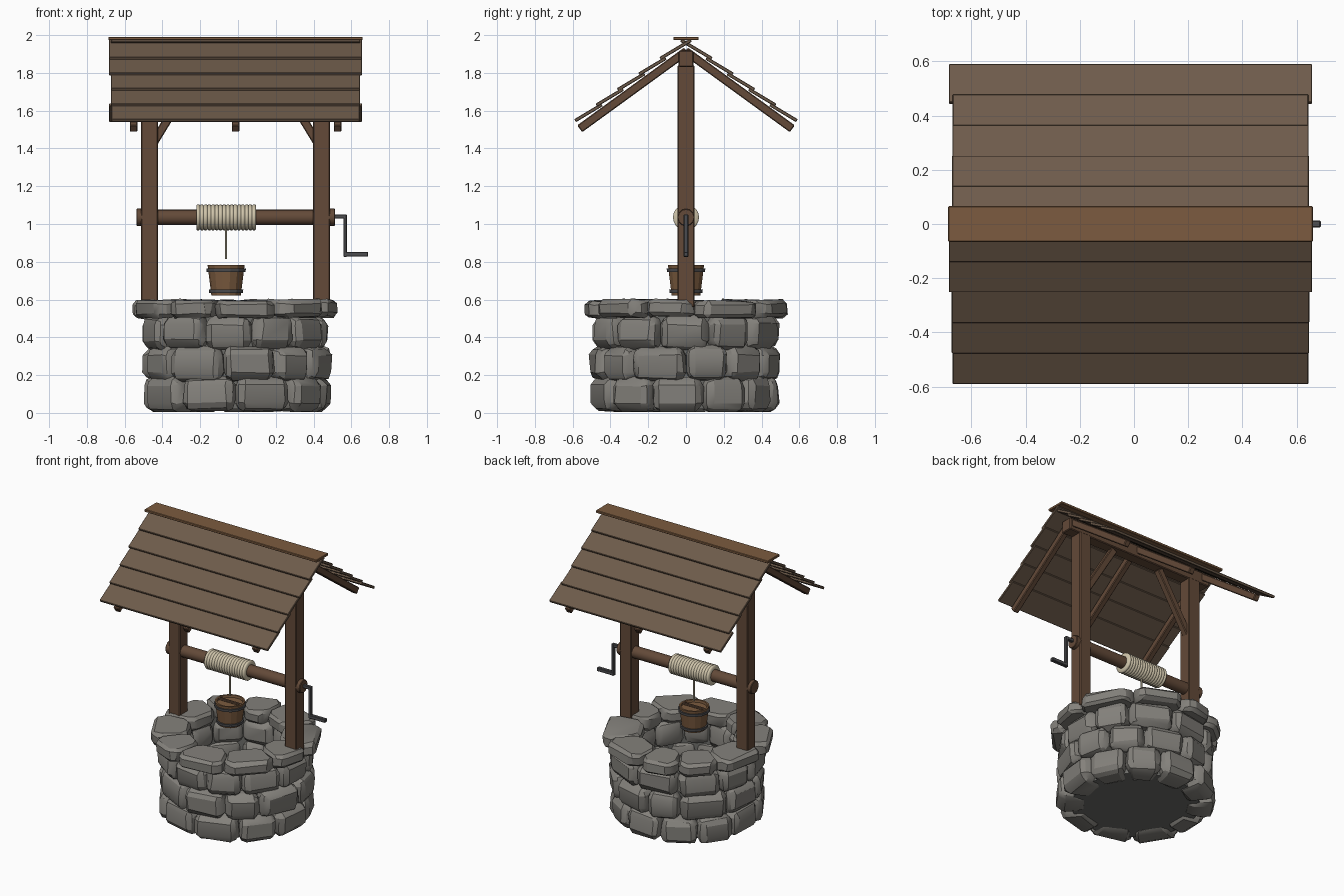
import bpy, bmesh, math, random
from mathutils import Matrix, Vector

if "Cube" in bpy.data.objects:
    bpy.data.objects.remove(bpy.data.objects["Cube"])

random.seed(4)
CX = -0.013          # centre of the well; the crank sticks out on +x


def mat(name, col):
    m = bpy.data.materials.new(name)
    m.diffuse_color = (*col, 1)
    m.use_nodes = True
    m.node_tree.nodes["Principled BSDF"].inputs["Base Color"].default_value = m.diffuse_color
    return m


STONE = mat("stone", (0.23, 0.22, 0.20))
CORE = mat("mortar", (0.15, 0.15, 0.14))
WOOD = mat("timber", (0.125, 0.068, 0.040))
ROOF = mat("roof_board", (0.155, 0.105, 0.070))
PAIL = mat("pail_wood", (0.20, 0.105, 0.050))
ROPE = mat("rope", (0.62, 0.55, 0.40))
IRON = mat("iron", (0.075, 0.075, 0.08))


def finish(bm, name, material, smooth=None):
    bmesh.ops.recalc_face_normals(bm, faces=bm.faces)
    me = bpy.data.meshes.new(name)
    bm.to_mesh(me)
    bm.free()
    ob = bpy.data.objects.new(name, me)
    bpy.context.collection.objects.link(ob)
    me.materials.append(material)
    if smooth:
        bpy.ops.object.select_all(action='DESELECT')
        ob.select_set(True)
        bpy.context.view_layer.objects.active = ob
        bpy.ops.object.shade_smooth_by_angle(angle=math.radians(smooth))
    return ob


def box(name, size, matrix, material, bevel=0.005):
    if not isinstance(matrix, Matrix):
        matrix = Matrix.Translation(matrix)
    bm = bmesh.new()
    bmesh.ops.create_cube(bm, size=1)
    bmesh.ops.scale(bm, vec=size, verts=bm.verts)
    if bevel:
        bmesh.ops.bevel(bm, geom=bm.edges[:], offset=bevel, segments=1, affect='EDGES')
    bm.transform(matrix)
    return finish(bm, name, material)


def lathe(name, profile, n, matrix, material, smooth=35):
    """Spin (radius, height) points round z; a closed loop of points makes a ring."""
    bm = bmesh.new()
    vs = [bm.verts.new((r, 0, z)) for r, z in profile]
    es = [bm.edges.new(p) for p in zip(vs, vs[1:])]
    bmesh.ops.spin(bm, geom=vs + es, cent=(0, 0, 0), axis=(0, 0, 1),
                   angle=2 * math.pi, steps=n, use_merge=True)
    bmesh.ops.remove_doubles(bm, verts=bm.verts, dist=1e-5)
    bm.transform(matrix)
    return finish(bm, name, material, smooth)


def rod(name, r, x0, x1, z, n, material):
    m = Matrix.Translation((x0, 0, z)) @ Matrix.Rotation(math.pi / 2, 4, 'Y')
    L = x1 - x0
    return lathe(name, [(0, 0), (r - .004, 0), (r, .004), (r, L - .004), (r - .004, L), (0, L)],
                 n, m, material)


def stone_ring(name, n, r0, r1, z0, z1, start, slab=False):
    """A ring of chamfered stones, each bent round the well."""
    out = bmesh.new()
    widths = [random.uniform(0.82, 1.18) for _ in range(n)]
    total, a = sum(widths), start
    for w in widths:
        da = 2 * math.pi * w / total
        rm, jut, dz = (r0 + r1) / 2, random.uniform(-.015, .008), random.uniform(-.005, .005)
        bm = bmesh.new()
        bmesh.ops.create_cube(bm, size=1)
        bmesh.ops.scale(bm, vec=(da * (r1 - .03), r1 - r0, z1 - z0), verts=bm.verts)
        if slab:
            up = [e for e in bm.edges if abs(e.verts[0].co.z - e.verts[1].co.z) > .01]
            bmesh.ops.bevel(bm, geom=up, offset=.055, segments=1, affect='EDGES')
            bmesh.ops.bevel(bm, geom=bm.edges[:], offset=.02, segments=1, affect='EDGES')
        else:
            bmesh.ops.bevel(bm, geom=bm.edges[:], offset=.048, segments=2, profile=.4,
                            affect='EDGES')
        j = .006
        for v in bm.verts:
            x, y, z = v.co + Vector([random.uniform(-j, j) for _ in range(3)])
            r = rm + y + jut
            t = a + da / 2 + x / (r1 - .03)
            v.co = (CX + r * math.cos(t), r * math.sin(t),
                    max(.005, (z0 + z1) / 2 + z + dz))
        me = bpy.data.meshes.new("tmp")
        bm.to_mesh(me)
        bm.free()
        out.from_mesh(me)
        bpy.data.meshes.remove(me)
        a += da
    return finish(out, name, STONE, 28)


# Stone wall: mortar cup, three courses, capstones
lathe("well_core", [(0, .02), (.41, .02), (.41, .53), (.345, .53), (.345, .05), (0, .05)],
      40, Matrix.Translation((CX, 0, 0)), CORE)
for i, (z0, z1) in enumerate([(.005, .19), (.17, .355), (.335, .515)]):
    stone_ring(f"stone_course_{i + 1}", 11, .315, .505, z0, z1, .2 + i * .29)
stone_ring("capstones", 10, .30, .545, .505, .597, .1, slab=True)

# Posts, ridge beam and braces
for s, side in ((-1, "left"), (1, "right")):
    box(f"{side}_post", (.09, .09, 1.28), (CX + s * .455, 0, 1.20), WOOD)
    p, q = Vector((CX + s * .44, 0, 1.42)), Vector((CX + s * .19, 0, 1.83))
    rot = (q - p).to_track_quat('Z', 'Y').to_matrix().to_4x4()
    box(f"{side}_brace", (.045, .045, (q - p).length),
        Matrix.Translation((p + q) / 2) @ rot, WOOD)
box("ridge_beam", (1.16, .08, .085), (CX, 0, 1.875), WOOD)

# Roof: rafters and lapped boards on both slopes
A = math.radians(36)
TOP = 1.941


def slope(s, x, dist, height, tilt=0):
    """Frame on a roof slope: local y runs down the slope, local z points out."""
    d = Vector((0, s * math.cos(A), -math.sin(A)))
    n = Vector((0, s * math.sin(A), math.cos(A)))
    m = Matrix(((s, 0, 0), (0, d.y, n.y), (0, d.z, n.z))).to_4x4()
    return (Matrix.Translation(Vector((x, 0, TOP)) + d * dist + n * height)
            @ m @ Matrix.Rotation(tilt, 4, 'X'))


for s, side in ((-1, "front"), (1, "back")):
    for k in (-1, 0, 1):
        box(f"{side}_rafter_{k + 2}", (.04, .70, .045),
            slope(s, CX + k * .54, .362, -.0225), WOOD)
    for i in range(5):
        low = .707 - i * .1395
        length = .165 if i < 4 else .19
        wide = 1.34 if (s, i) in ((-1, 3), (-1, 4), (1, 0)) else random.uniform(1.31, 1.32)
        box(f"{side}_roof_board_{i + 1}", (wide, length, .018),
            slope(s, CX, low - length / 2, .019, .09), ROOF, .003)
box("ridge_board", (1.345, .132, .018), (CX, 0, 1.982), PAIL, .003)

# Windlass: axle, end bosses, rope coil
rod("axle", .041, -.50, .48, 1.035, 16, WOOD)
rod("left_axle_end", .046, -.538, -.50, 1.035, 12, WOOD)
rod("right_axle_end", .046, .475, .514, 1.035, 12, WOOD)
BX = -.063
turns, L = 16, .316
coil = [(.04, 0)]
for i in range(turns):
    coil += [(.064, L * i / turns), (.069, L * (i + .3) / turns), (.069, L * (i + .7) / turns)]
coil += [(.064, L), (.04, L), (.04, 0)]
lathe("rope_coil", coil, 20, Matrix.Translation((BX - L / 2, 0, 1.035))
      @ Matrix.Rotation(math.pi / 2, 4, 'Y'), ROPE, 60)
lathe("hanging_rope", [(0, .815), (.006, .815), (.006, 1.0), (0, 1.0)], 8,
      Matrix.Translation((BX, 0, 0)), ROPE)

# Crank
box("crank_pin", (.075, .022, .022), (.538, 0, 1.04), IRON, .003)
box("crank_arm", (.018, .024, .225), (.567, 0, .938), IRON, .003)
box("crank_handle", (.126, .026, .026), (.626, 0, .84), IRON, .004)

# Bucket with two iron hoops and a crossbar
at = Matrix.Translation((BX, 0, 0))
lathe("bucket", [(0, .622), (.078, .622), (.098, .782), (.086, .782), (.084, .765), (0, .765)],
      14, at, PAIL, 15)
for name, z, r in (("upper_hoop", .755, .097), ("lower_hoop", .643, .083)):
    lathe(name, [(r - .01, z - .009), (r + .006, z - .009), (r + .008, z + .009),
                 (r - .01, z + .009), (r - .01, z - .009)], 14, at, IRON, 15)
box("bucket_crossbar", (.185, .016, .014), (BX, 0, .775), WOOD, .002)
